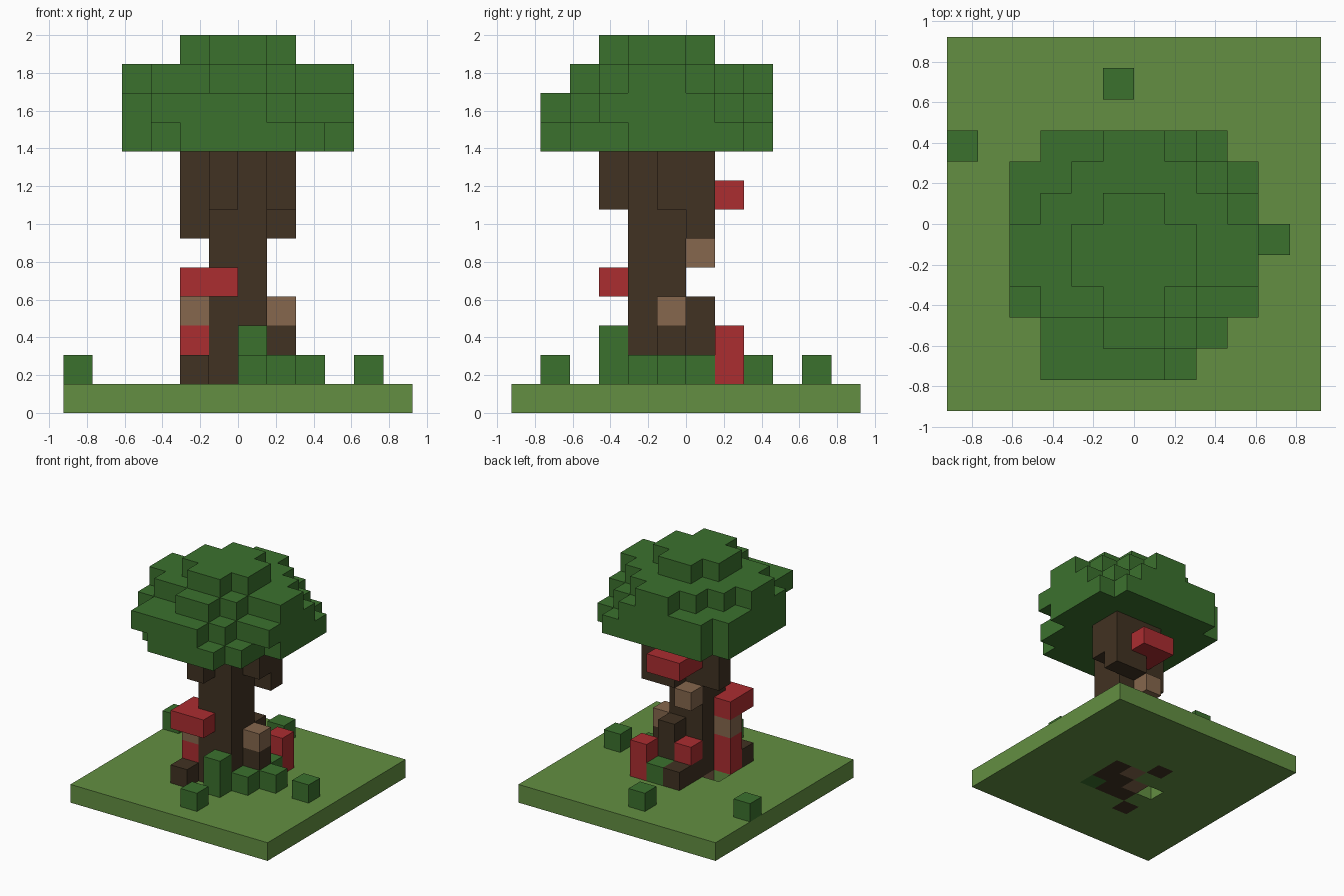
import bpy, bmesh
from mathutils import Vector

cube = bpy.data.objects.get("Cube")
if cube:
    bpy.data.objects.remove(cube, do_unlink=True)

U = 2 / 13  # edge length of one block


def material(name, rgb):
    m = bpy.data.materials.new(name)
    m.use_nodes = True
    m.diffuse_color = (*rgb, 1)
    node = next(n for n in m.node_tree.nodes if n.type == 'BSDF_PRINCIPLED')
    node.inputs["Base Color"].default_value = (*rgb, 1)
    node.inputs["Roughness"].default_value = 0.9
    return m


grass = material("grass green", (0.125, 0.275, 0.054))
leaf = material("leaf green", (0.044, 0.165, 0.027))
bark = material("dark bark", (0.053, 0.032, 0.016))
wood = material("light wood", (0.238, 0.136, 0.074))
red = material("red", (0.407, 0.026, 0.03))

parts = {}   # part name -> (material, set of cells)
taken = set()


def block(name, mat, x, y, z, sx=1, sy=1, sz=1):
    """Add a box of blocks to a part; blocks already used are kept."""
    cells = parts.setdefault(name, (mat, set()))[1]
    for i in range(x, x + sx):
        for j in range(y, y + sy):
            for k in range(z, z + sz):
                if (i, j, k) not in taken:
                    taken.add((i, j, k))
                    cells.add((i, j, k))


def build(name, mat, cells):
    """Skin the exposed sides of a part's blocks."""
    bm = bmesh.new()
    for c in cells:
        for axis in range(3):
            for side in (0, 1):
                near = list(c)
                near[axis] += 2 * side - 1
                if tuple(near) in taken:
                    continue
                a, b = (axis + 1) % 3, (axis + 2) % 3
                base = Vector(c)
                base[axis] += side
                da, db = Vector(), Vector()
                da[a], db[b] = 1, 1
                loop = [base, base + da, base + da + db, base + db]
                if not side:
                    loop.reverse()
                bm.faces.new([bm.verts.new(p * U) for p in loop])
    bmesh.ops.remove_doubles(bm, verts=bm.verts, dist=U / 100)
    bmesh.ops.dissolve_limit(bm, angle_limit=0.01, verts=bm.verts, edges=bm.edges)
    mesh = bpy.data.meshes.new(name)
    bm.to_mesh(mesh)
    bm.free()
    mesh.materials.append(mat)
    bpy.context.collection.objects.link(bpy.data.objects.new(name, mesh))


# trunk with its branches under the crown
block("trunk", bark, -1, -2, 1, 2, 2, 8)
block("branches", bark, 1, 0, 6, 1, 1, 3)
block("branches", bark, -2, -1, 6, 1, 1, 3)
block("branches", bark, 1, -1, 7, 1, 1, 2)
block("branches", bark, -1, -3, 7, 1, 1, 2)
block("branches", bark, 0, 0, 6, 1, 1, 3)
block("branches", bark, -1, 0, 8)

# roots and stumps, some sunk into the ground
block("roots", bark, 0, 0, 1, 1, 1, 3)
block("roots", bark, 1, -1, 0, 1, 1, 3)
block("roots", bark, -2, -3, 0, 1, 1, 2)
block("roots", bark, -1, 1, 0, 1, 1, 2)
block("roots", bark, -1, 0, 1)
block("roots", bark, 1, 0, 0)
block("roots", bark, -1, -2, 0, 2)
block("roots", bark, 0, -1, 0)

# light wood pieces
for cell in ((1, -1, 3), (-1, 0, 5), (-2, -2, 3), (-1, -1, 0), (0, 0, 0)):
    block("light_wood", wood, *cell)

# red pieces around the trunk
block("red_post", red, 1, 1, 1, 1, 1, 2)
block("red_column", red, -2, -2, 1, 1, 1, 2)
block("red_column", red, -2, -2, 4)
block("red_front_ledge", red, -2, -3, 4, 2)
block("red_stump_cap", red, -1, 0, 2)
block("red_back_ledge", red, -1, 1, 7, 2)
block("red_back_ledge", red, -1, 0, 7)

# bushes
block("bushes", leaf, 0, -3, 1, 1, 1, 2)
block("bushes", leaf, 1, -2, 0, 1, 1, 2)
block("bushes", leaf, 1, -1, 1, 2)
block("bushes", leaf, 1, 0, 1)
block("bushes", leaf, 0, 1, 1)
for x, y in ((-6, 2), (-1, 4), (4, -1), (0, -5)):
    block("bushes", leaf, x, y, 1)

# ground slab with one open pit
taken.add((-2, -1, 0))
block("ground", grass, -6, -6, 0, 12, 12, 1)
taken.remove((-2, -1, 0))

# crown: per layer, x ranges of the rows from front to back
crown = {
    9: (-5, [(-2, 2), (-3, 3), (-4, 3), (-4, 4), (-4, 4), (-4, 4), (-4, 4), (-3, 3)]),
    10: (-5, [(-3, 1), (-3, 2), (-4, 4), (-4, 4), (-4, 4), (-4, 4), (-4, 3), (-3, 2)]),
    11: (-4, [(-1, 1), (-3, 2), (-4, 4), (-4, 4), (-3, 3), (-2, 2), (-1, 1)]),
    12: (-3, [(-1, 1), (-2, 2), (-2, 2), (-1, 1)]),
}
for z, (front, rows) in crown.items():
    for i, (x0, x1) in enumerate(rows):
        block("crown", leaf, x0, front + i, z, x1 - x0)

for part, (mat, cells) in parts.items():
    build(part, mat, cells)
